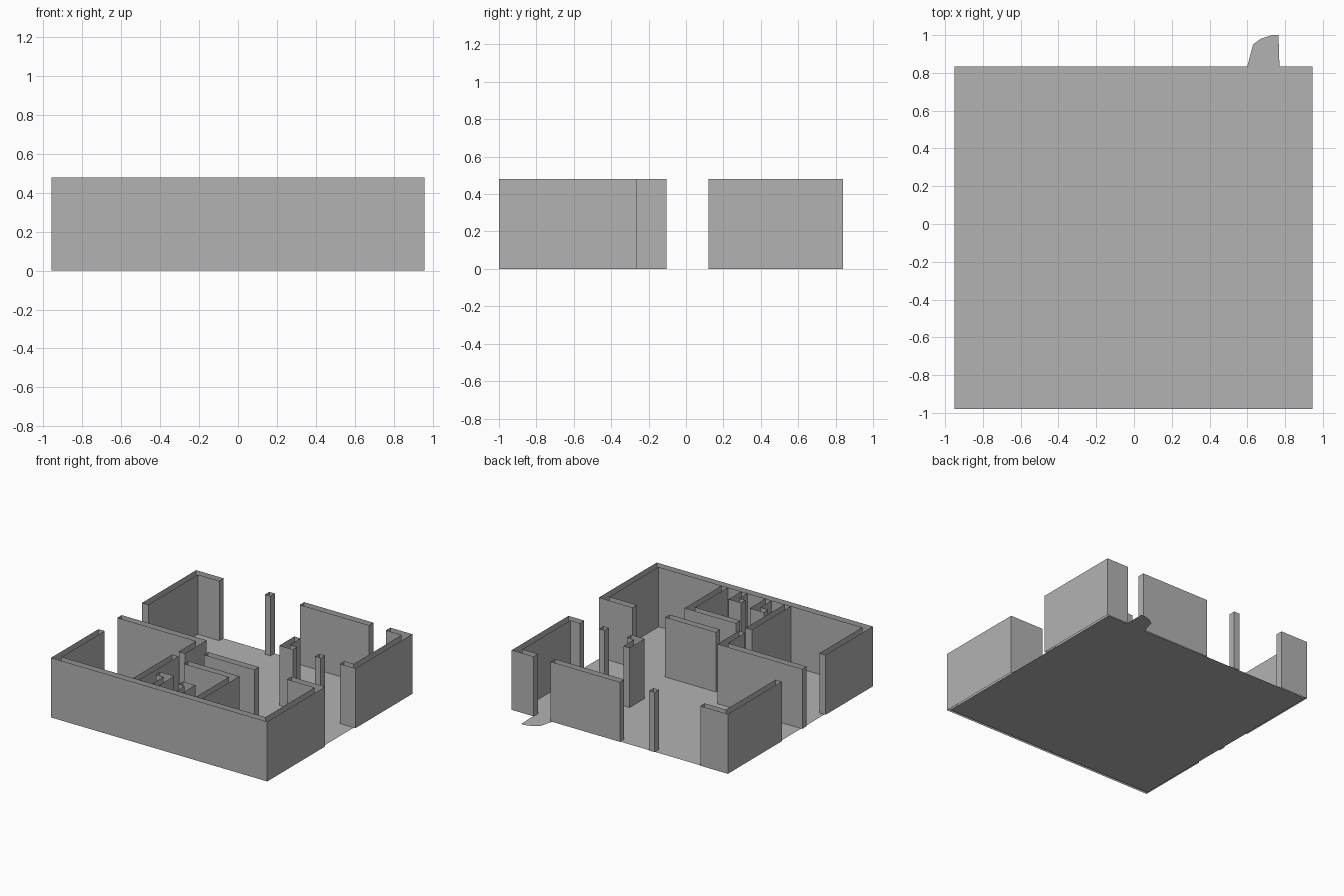
import bpy
import bmesh
from mathutils import Vector

# Remove the default cube only
default_cube = bpy.data.objects.get("Cube")
if default_cube:
    bpy.data.objects.remove(default_cube, do_unlink=True)

HEIGHT = 0.48
THICK = 0.055

# Single plaster colour
plaster = bpy.data.materials.new("plaster_grey")
plaster.use_nodes = True
colour = (0.45, 0.45, 0.45, 1.0)
plaster.diffuse_color = colour
plaster.node_tree.nodes["Principled BSDF"].inputs["Base Color"].default_value = colour


def finish(name, bm):
    """Turn a bmesh into a named object with the plaster material."""
    mesh = bpy.data.meshes.new(name)
    bm.to_mesh(mesh)
    bm.free()
    mesh.materials.append(plaster)
    obj = bpy.data.objects.new(name, mesh)
    bpy.context.collection.objects.link(obj)
    return obj


def wall_outline(path):
    """Close a path into a mitred outline, thickened to the left of its direction."""
    points = [Vector(p) for p in path]
    normals = []
    for start, end in zip(points, points[1:]):
        along = (end - start).normalized()
        normals.append(Vector((-along.y, along.x)))
    inner = []
    for i, point in enumerate(points):
        if i == 0:
            shift = normals[0]
        elif i == len(points) - 1:
            shift = normals[-1]
        else:
            shift = normals[i - 1] + normals[i]
        inner.append(point + shift * THICK)
    return points + inner[::-1]


def wall(name, *path):
    """Hollow wall: upright faces around the outline, open at top and bottom."""
    bm = bmesh.new()
    outline = wall_outline(path)
    low = [bm.verts.new((p.x, p.y, 0)) for p in outline]
    high = [bm.verts.new((p.x, p.y, HEIGHT)) for p in outline]
    count = len(outline)
    for i in range(count):
        j = (i + 1) % count
        bm.faces.new((low[i], low[j], high[j], high[i]))
    return finish(name, bm)


def flat_plate(name, outline):
    """Single flat face on the ground."""
    bm = bmesh.new()
    bm.faces.new([bm.verts.new((x, y, 0)) for x, y in outline])
    return finish(name, bm)


# Floor with the swing area of the entrance door at the back
left, right, front, back = -0.95, 0.945, -0.98, 0.835
flat_plate("floor", [
    (left, front), (right, front), (right, back),
    (0.77, back), (0.765, 1.0), (0.73, 1.0), (0.67, 0.98), (0.63, 0.95), (0.6, back),
    (left, back),
])

# Outer walls, counter-clockwise so that they thicken inwards
west, east, south, north = -0.96, 0.96, -1.0, 0.84
wall("front_outer_wall", (west, -0.40), (west, south), (east, south),
     (east, -0.265), (0.66, -0.265))
wall("back_left_corner_wall", (0.82, 0.12), (east, 0.12), (east, north), (0.765, north))
wall("back_middle_wall", (0.615, north), (0, north))
wall("back_column", (-0.26, north), (-0.31, north))
wall("back_right_corner_wall", (-0.715, north), (west, north), (west, 0.155))

# Inner room walls
wall("bedroom_wall", (-0.205, -0.38), (-0.205, -0.105), (west, -0.105))
wall("hall_wall", (0.37, -0.265), (-0.08, -0.265))
wall("hall_corner_wall", (0.28, 0.315), (0.28, 0.125), (0.40, 0.125))
wall("hall_column", (0.60, 0.12), (0.65, 0.12))

# Small rooms along the front wall
inside = south + THICK
wall("bathroom_wall", (0.345, inside), (0.345, -0.475), (-0.11, -0.475))
wall("bedroom_partition", (-0.215, inside), (-0.215, -0.45))
for name, x, y, stub_end in (
    ("left_cubicle_wall", 0.17, -0.785, 0.06),
    ("right_cubicle_wall", -0.045, -0.745, -0.17),
):
    wall(name, (x, inside), (x, y), (stub_end, y))
